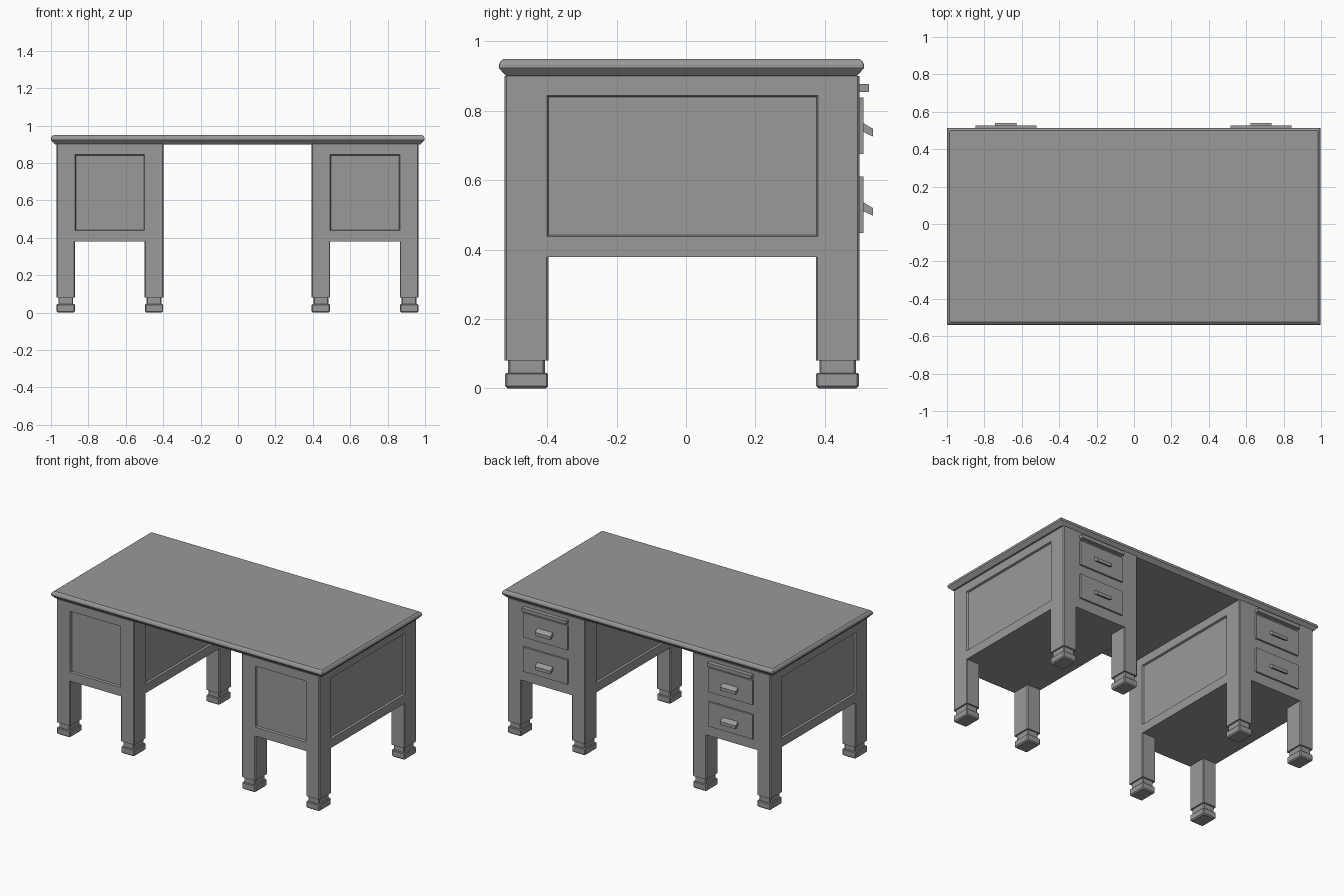
import bpy
import bmesh
from mathutils import Vector

cube = bpy.data.objects.get("Cube")
if cube:
    bpy.data.objects.remove(cube, do_unlink=True)

grey = bpy.data.materials.new("plain grey")
grey.use_nodes = True
grey.diffuse_color = (0.32, 0.32, 0.32, 1)
grey.node_tree.nodes["Principled BSDF"].inputs["Base Color"].default_value = (0.32, 0.32, 0.32, 1)


def finish(bm, name):
    bmesh.ops.recalc_face_normals(bm, faces=bm.faces)
    mesh = bpy.data.meshes.new(name)
    bm.to_mesh(mesh)
    bm.free()
    mesh.materials.append(grey)
    obj = bpy.data.objects.new(name, mesh)
    bpy.context.collection.objects.link(obj)
    return obj


def loft(name, x0, x1, y0, y1, levels, corner):
    """Stack of rectangles with cut corners; levels are (height, inset)."""
    bm = bmesh.new()
    rings = []
    for z, i in levels:
        a, b, c, d, k = x0 + i, x1 - i, y0 + i, y1 - i, corner
        outline = [(a + k, c), (b - k, c), (b, c + k), (b, d - k),
                   (b - k, d), (a + k, d), (a, d - k), (a, c + k)]
        rings.append([bm.verts.new((x, y, z)) for x, y in outline])
    for low, high in zip(rings, rings[1:]):
        for n in range(8):
            m = (n + 1) % 8
            bm.faces.new((low[n], low[m], high[m], high[n]))
    bm.faces.new(rings[0][::-1])
    bm.faces.new(rings[-1])
    return finish(bm, name)


def prism(name, x0, x1, profile):
    """Side profile of (y, z) points extruded along x."""
    bm = bmesh.new()
    face = bm.faces.new([bm.verts.new((x0, y, z)) for y, z in profile])
    out = bmesh.ops.extrude_face_region(bm, geom=[face])["geom"]
    bmesh.ops.translate(bm, vec=(x1 - x0, 0, 0),
                        verts=[v for v in out if isinstance(v, bmesh.types.BMVert)])
    return finish(bm, name)


def slab(name, x0, x1, y0, y1, z0, z1):
    return prism(name, x0, x1, [(y0, z0), (y1, z0), (y1, z1), (y0, z1)])


def sink_panel(obj, normal, low, high):
    """Recess a framed panel between two corner points in one flat side."""
    bm = bmesh.new()
    bm.from_mesh(obj.data)
    face = max((f for f in bm.faces if f.normal.dot(normal) > 0.99),
               key=lambda f: f.calc_area())
    bmesh.ops.inset_individual(bm, faces=[face], thickness=0.03)
    centre = face.calc_center_median()
    for v in face.verts:
        for axis in range(3):
            if abs(normal[axis]) < 0.5:
                v.co[axis] = low[axis] if v.co[axis] < centre[axis] else high[axis]
    bm.normal_update()
    bmesh.ops.inset_individual(bm, faces=[face], thickness=0.006, depth=-0.012)
    bm.to_mesh(obj.data)
    bm.free()


BACK, FRONT = 0.499, -0.522
HALF = 0.286

# Table top with a moulded edge
loft("table_top", -1, 0.998, -0.539, 0.513,
     [(0.899, 0.022), (0.917, 0.005), (0.923, 0), (0.932, 0),
      (0.942, 0.005), (0.949, 0.014)], 0.002)

leg_levels = [(0, 0.008), (0.007, 0.001), (0.041, 0.001), (0.045, 0.005),
              (0.045, 0.010), (0.080, 0.010), (0.080, 0), (0.385, 0)]

for side, cx in (("right", -0.685), ("left", 0.679)):
    x0, x1 = cx - HALF, cx + HALF

    # Cabinet with recessed panels on front and both sides
    body = loft(side + "_cabinet", x0, x1, FRONT, BACK, [(0.379, 0), (0.9, 0)], 0.005)
    low = Vector((x0 + 0.1, -0.4, 0.438))
    high = Vector((x1 - 0.1, 0.38, 0.844))
    for normal in ((0, -1, 0), (1, 0, 0), (-1, 0, 0)):
        sink_panel(body, Vector(normal), low, high)

    # Legs with necked feet
    for xname, lx in (("right", x0), ("left", x1 - 0.1)):
        for yname, ly0, ly1 in (("front", FRONT, -0.396), ("back", 0.374, BACK)):
            loft(f"{side}_cabinet_{yname}_{xname}_leg", lx, lx + 0.1, ly0, ly1,
                 leg_levels, 0.005)

    # Pull-out writing board
    d0, d1 = cx - 0.163, cx + 0.163
    slab(side + "_writing_board", d0, d1, BACK - 0.01, 0.527, 0.853, 0.876)

    # Drawers with slanted pulls
    for level, z in (("upper", 0.675), ("lower", 0.447)):
        slab(f"{side}_{level}_drawer", d0, d1, BACK - 0.01, 0.511, z, z + 0.163)
        prism(f"{side}_{level}_handle", cx - 0.057, cx + 0.057,
              [(0.509, z + 0.064), (0.539, z + 0.050),
               (0.539, z + 0.072), (0.509, z + 0.090)])
